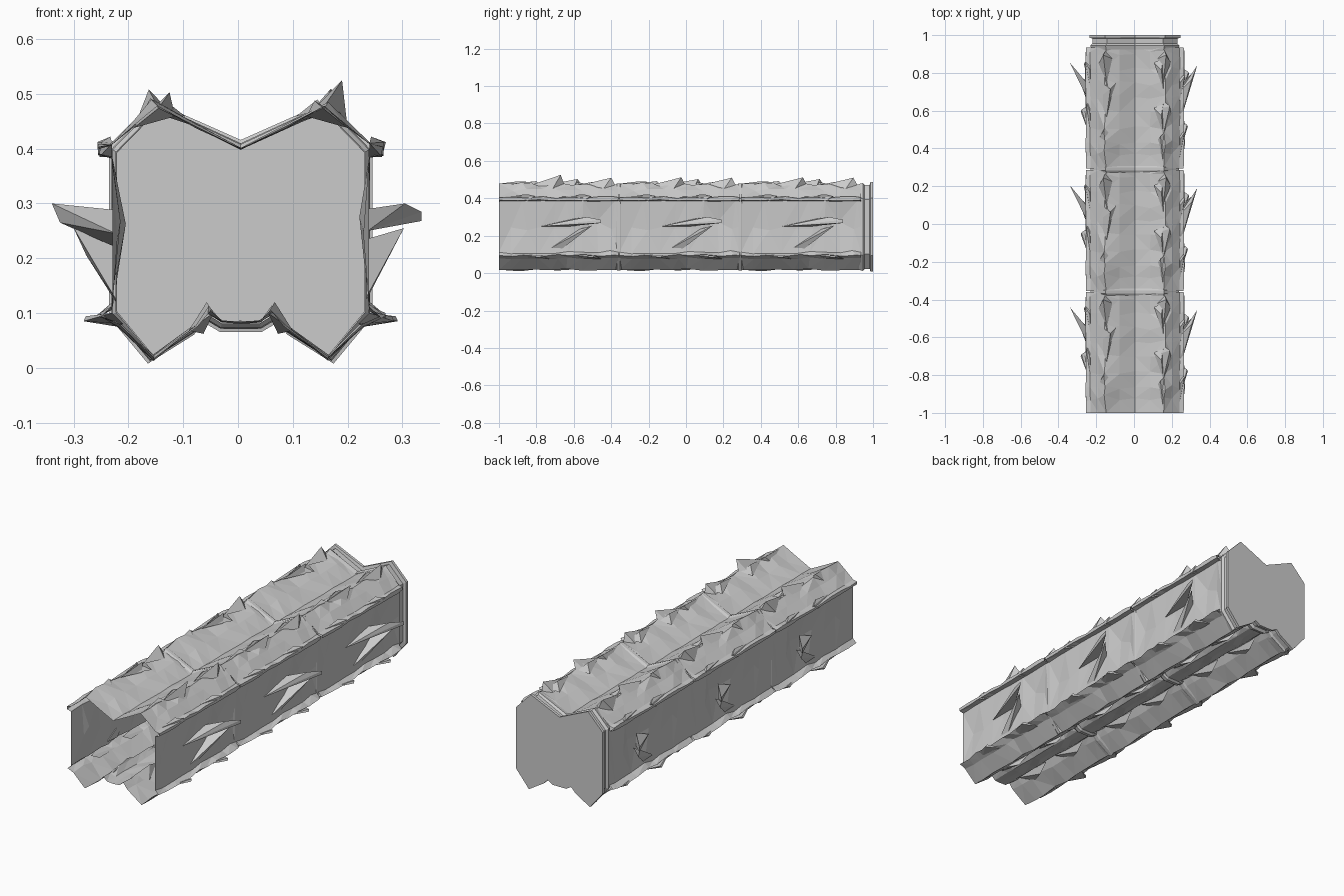
import bpy, bmesh, random
from mathutils import Vector

if "Cube" in bpy.data.objects:
    bpy.data.objects.remove(bpy.data.objects["Cube"])

CX = 0.005                      # slight sideways offset of the tube
SEG = 0.65                      # length of one repeating section
STARTS = [-1.0, -0.355, 0.295]

# half profile, top valley to bottom centre: x, z, jitter outward, jitter vertical
HALF = [(0, .400, 0, .002), (.08, .440, .002, .006), (.152, .478, .012, .012),
        (.192, .445, .006, .006), (.236, .408, .004, .004), (.258, .404, .004, .006),
        (.257, .390, .004, .003), (.234, .384, .002, .003), (.234, .250, -.026, .03),
        (.234, .112, .002, .010), (.254, .094, .012, .006), (.222, .080, .004, .006),
        (.158, .018, .003, .006), (.078, .076, .005, .008), (.055, .105, .006, .010),
        (.034, .085, .003, .003), (0, .083, 0, .003)]
COLLAR = [(0, .396), (.148, .470), (.224, .392), (.224, .104), (.158, .024),
          (.078, .078), (.058, .100), (.034, .085), (0, .085)]


def make_object(name, bm):
    bmesh.ops.recalc_face_normals(bm, faces=bm.faces)
    me = bpy.data.meshes.new(name)
    bm.to_mesh(me)
    bm.free()
    ob = bpy.data.objects.new(name, me)
    bpy.context.collection.objects.link(ob)
    return ob


def full_loop(half):
    return [(1, p) for p in half] + [(-1, p) for p in half[-2:0:-1]]


def loft(bm, rings):
    rings = [[bm.verts.new(p) for p in r] for r in rings]
    n = len(rings[0])
    for a, b in zip(rings, rings[1:]):
        for i in range(n):
            j = (i + 1) % n
            bm.faces.new((a[i], a[j], b[j], b[i]))
    return rings


def ring(half, y, grow=0.0):
    # offset loop away from the centre of the section
    out = []
    for s, p in full_loop(half):
        d = Vector((p[0], p[1] - .25))
        d = d.normalized() * grow
        out.append((CX + s * (p[0] + d.x), y, p[1] + d.y))
    return out


def shard(bm, pts, y0, side=1):
    # angular splinter: convex hull of a few points
    vs = [bm.verts.new((CX * (abs(x) < .3) + side * x, y0 + y, z)) for x, y, z in pts]
    res = bmesh.ops.convex_hull(bm, input=vs)
    junk = [v for v in res["geom_interior"] if isinstance(v, bmesh.types.BMVert)]
    if junk:
        bmesh.ops.delete(bm, geom=junk, context='VERTS')


# faceted rock skin, repeated per section
for k, y0 in enumerate(STARTS):
    rnd = random.Random(7)
    bm = bmesh.new()
    rings = []
    stations = [0, .12, .21, .34, .46, .58, .70, .82, .93, .985]
    for i, t in enumerate(stations):
        end = i in (0, len(stations) - 1)
        r = []
        for s, (x, z, jx, jz) in full_loop(HALF):
            a, b, c = rnd.random(), rnd.uniform(-1, 1), rnd.uniform(-1, 1)
            if end:
                a = b = c = 0
            r.append((CX + s * (x + jx * a), y0 + SEG * t + .018 * c * (jx != 0), z + jz * b))
        rings.append(r)
    loft(bm, rings)
    bmesh.ops.triangulate(bm, faces=bm.faces, quad_method='SHORT_EDGE')
    make_object(f"tunnel_section_{k + 1}", bm)

    # side fins
    bm = bmesh.new()
    shard(bm, [(.232, .22, .250), (.232, .40, .290), (.305, .47, .300), (.335, .545, .285),
               (.335, .545, .268), (.232, .38, .250)], y0)
    shard(bm, [(.230, .27, .130), (.230, .33, .125), (.298, .50, .255), (.230, .43, .235)], y0)
    shard(bm, [(.228, .32, .245), (.228, .42, .288), (.340, .56, .300), (.325, .54, .265),
               (.228, .42, .220)], y0, -1)
    shard(bm, [(.228, .28, .125), (.228, .36, .120), (.282, .48, .205), (.300, .50, .255),
               (.228, .44, .22)], y0, -1)
    make_object(f"side_fins_{k + 1}", bm)

    # ridge splinters along the top edges
    bm = bmesh.new()
    tip = .525 if k == 0 else .512
    for side, y, tx, tz in [(1, .33, .185, tip), (1, .60, .165, .510), (1, .17, .135, .488),
                            (-1, .42, .130, .503), (-1, .60, .168, .508), (-1, .20, .165, .492)]:
        shard(bm, [(.120, y - .02, .459), (.150, y - .15, .474), (.195, y - .05, .438),
                   (.158, y + .02, .472), (tx, y, tz)], y0, side)
    # inward leaning splinters on the roof slopes
    for side, y in [(1, .28), (1, .52), (-1, .41)]:
        shard(bm, [(.150, y - .10, .474), (.150, y + .06, .474), (.100, y + .04, .458),
                   (.140, y, .490)], y0, side)
    make_object(f"ridge_splinters_{k + 1}", bm)

    # splinters on the upper and lower side rails
    bm = bmesh.new()
    for side, y, tx in [(1, .15, .262), (1, .45, .265), (-1, .30, .255), (-1, .52, .262)]:
        shard(bm, [(.235, y - .1, .41), (.258, y, .385), (.235, y + .05, .385),
                   (tx, y + .04, .412), (.238, y, .422)], y0, side)
    for side, y, tx in [(1, .22, .280), (1, .50, .287), (-1, .30, .287), (-1, .55, .27)]:
        shard(bm, [(.235, y - .14, .10), (.215, y - .1, .08), (.225, y + .05, .075),
                   (tx, y, .085), (tx - .004, y + .01, .094)], y0, side)
    make_object(f"rail_splinters_{k + 1}", bm)

    # underside splinters beside the central channel
    bm = bmesh.new()
    for side in (1, -1):
        for y in (.2, .48):
            shard(bm, [(.05, y - .13, .10), (.095, y - .05, .068), (.068, y + .02, .062),
                       (.055, y + .08, .098), (.062, y, .120)], y0, side)
    make_object(f"channel_splinters_{k + 1}", bm)

# grooved joints between the sections
for k, y in enumerate((-.36, .29)):
    bm = bmesh.new()
    loft(bm, [ring(COLLAR, y - .018, .004), ring(COLLAR, y - .008, .012),
              ring(COLLAR, y + .008, .012), ring(COLLAR, y + .018, .004)])
    make_object(f"joint_band_{k + 1}", bm)

# rear collar, flange and closed end plate
bm = bmesh.new()
rs = loft(bm, [ring(COLLAR, .925, .008), ring(COLLAR, .945, .014), ring(COLLAR, .955, .002),
               ring(COLLAR, .982, .002), ring(COLLAR, .986, .020), ring(COLLAR, 1.0, .020)])
bm.faces.new(rs[-1])
make_object("rear_collar", bm)
bm = bmesh.new()
bm.faces.new([bm.verts.new(p) for p in ring(COLLAR, .984, 0.003)])
make_object("inner_end_plate", bm)
